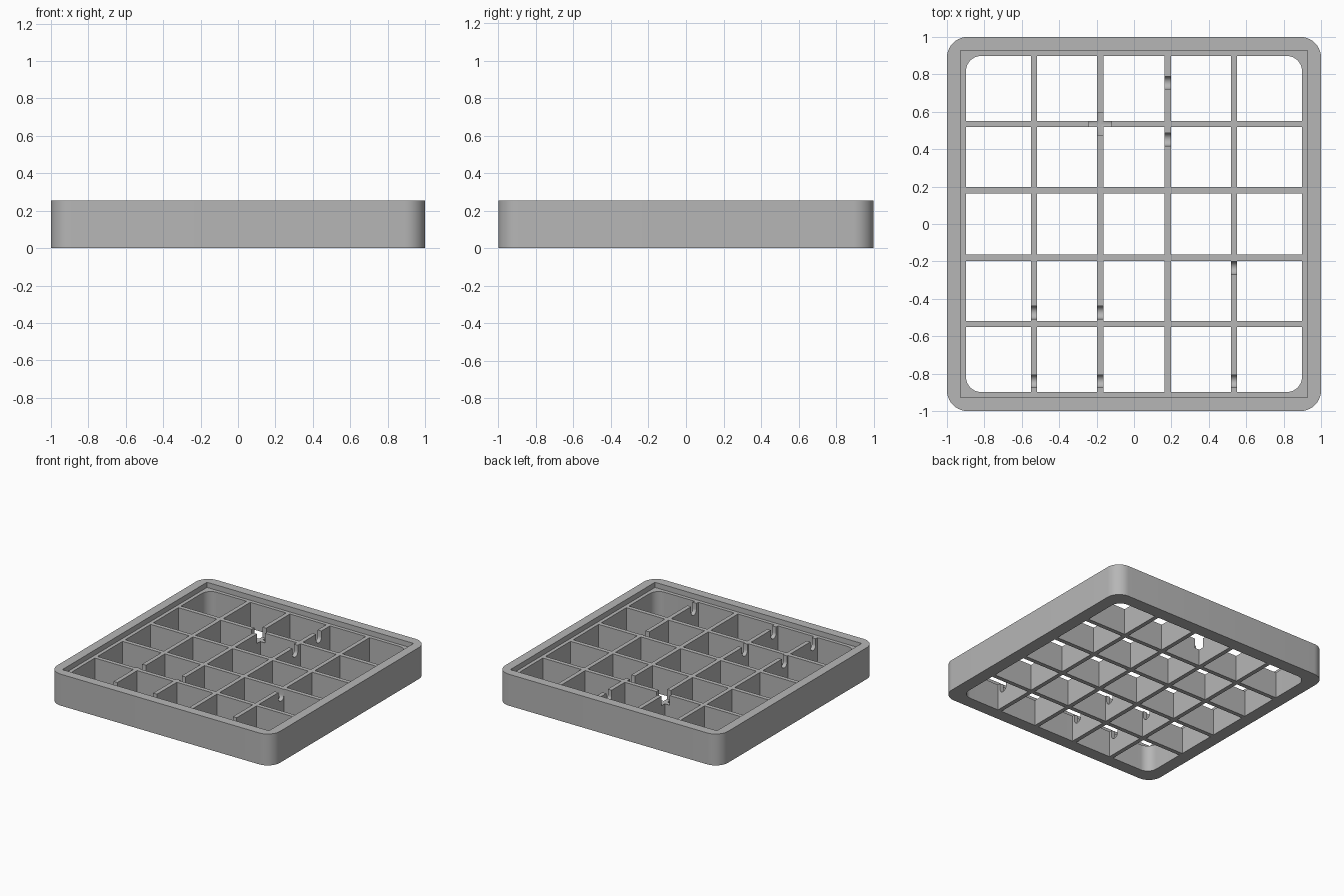
import bpy, bmesh, math

if "Cube" in bpy.data.objects:
    bpy.data.objects.remove(bpy.data.objects["Cube"], do_unlink=True)

HEIGHT = 0.255      # outer frame
LEDGE = 0.213       # recess floor and divider tops
OPENING = 0.898     # half width of the inner opening
RECESS = 0.927      # half width of the square recess
BAR = 0.034         # divider thickness
BARS = (-0.535, -0.18, 0.18, 0.535)

grey = bpy.data.materials.new("warm_grey")
grey.use_nodes = True
grey.diffuse_color = (0.47, 0.47, 0.47, 1)
grey.node_tree.nodes["Principled BSDF"].inputs["Base Color"].default_value = (0.47, 0.47, 0.47, 1)


def prism(bm, outline, direction):
    """Extrude a closed outline along a direction."""
    face = bm.faces.new([bm.verts.new(p) for p in outline])
    top = bmesh.ops.extrude_face_region(bm, geom=[face])["geom"]
    moved = [v for v in top if isinstance(v, bmesh.types.BMVert)]
    bmesh.ops.translate(bm, verts=moved, vec=direction)


def rounded_square(half, radius, z, steps=10):
    points = []
    for corner, (sx, sy) in enumerate(((1, 1), (-1, 1), (-1, -1), (1, -1))):
        for i in range(steps + 1):
            a = math.pi / 2 * (corner + i / steps)
            points.append((sx * (half - radius) + radius * math.cos(a),
                           sy * (half - radius) + radius * math.sin(a), z))
    return points


def box(bm, x0, x1, y0, y1, z0, z1):
    prism(bm, [(x0, y0, z0), (x1, y0, z0), (x1, y1, z0), (x0, y1, z0)], (0, 0, z1 - z0))


def slot(bm, x, y, across_x):
    """Round-bottomed slot, open at the top, running through one divider."""
    r, low, reach = 0.034, 0.13, 0.06
    profile = [(r, HEIGHT)] + [(r * math.cos(a), low + r + r * math.sin(a))
               for a in (-math.pi * i / 10 for i in range(11))] + [(-r, HEIGHT)]
    if across_x:
        prism(bm, [(x - reach, y + u, z) for u, z in profile], (2 * reach, 0, 0))
    else:
        prism(bm, [(x + u, y - reach, z) for u, z in profile], (0, 2 * reach, 0))


def finish(name, bm):
    bmesh.ops.recalc_face_normals(bm, faces=bm.faces)
    mesh = bpy.data.meshes.new(name)
    bm.to_mesh(mesh)
    bm.free()
    mesh.materials.append(grey)
    obj = bpy.data.objects.new(name, mesh)
    bpy.context.collection.objects.link(obj)
    return obj


def cut(target, bm):
    cutter = finish("cutter", bm)
    cutter.hide_render = True
    mod = target.modifiers.new("cut", "BOOLEAN")
    mod.operation, mod.solver, mod.object = "DIFFERENCE", "EXACT", cutter
    bpy.context.view_layer.objects.active = target
    bpy.ops.object.modifier_apply(modifier=mod.name)
    bpy.data.objects.remove(cutter, do_unlink=True)


# Outer frame with rounded corners, open centre and square recess
bm = bmesh.new()
prism(bm, rounded_square(1, 0.11, 0), (0, 0, HEIGHT))
frame = finish("outer_frame", bm)
bm = bmesh.new()
prism(bm, rounded_square(OPENING, 0.08, -0.1), (0, 0, 0.5))
cut(frame, bm)
bm = bmesh.new()
box(bm, -RECESS, RECESS, -RECESS, RECESS, LEDGE, 0.4)
cut(frame, bm)

# Divider grid: a slab with a five by five set of cells removed
bm = bmesh.new()
box(bm, -OPENING, OPENING, -OPENING, OPENING, 0, LEDGE)
grid = finish("divider_grid", bm)
starts = [-1] + [b + BAR / 2 for b in BARS]
ends = [b - BAR / 2 for b in BARS] + [1]
bm = bmesh.new()
for x0, x1 in zip(starts, ends):
    for y0, y1 in zip(starts, ends):
        box(bm, x0, x1, y0, y1, -0.1, 0.4)
cut(grid, bm)

# Slots through the dividers, including a crossing pair at one junction
bm = bmesh.new()
for x, y in ((BARS[0], -0.473), (BARS[0], -0.84), (BARS[1], -0.473), (BARS[1], -0.84),
             (BARS[1], BARS[3]), (BARS[2], 0.755), (BARS[2], 0.452),
             (BARS[3], -0.235), (BARS[3], -0.84)):
    slot(bm, x, y, True)
cut(grid, bm)
bm = bmesh.new()
slot(bm, BARS[1], BARS[3], False)
cut(grid, bm)

# Smooth the rounded corners, keep edges sharp
for obj in (frame, grid):
    bpy.ops.object.select_all(action="DESELECT")
    obj.select_set(True)
    bpy.context.view_layer.objects.active = obj
    bpy.ops.object.shade_smooth_by_angle(angle=math.radians(30))
